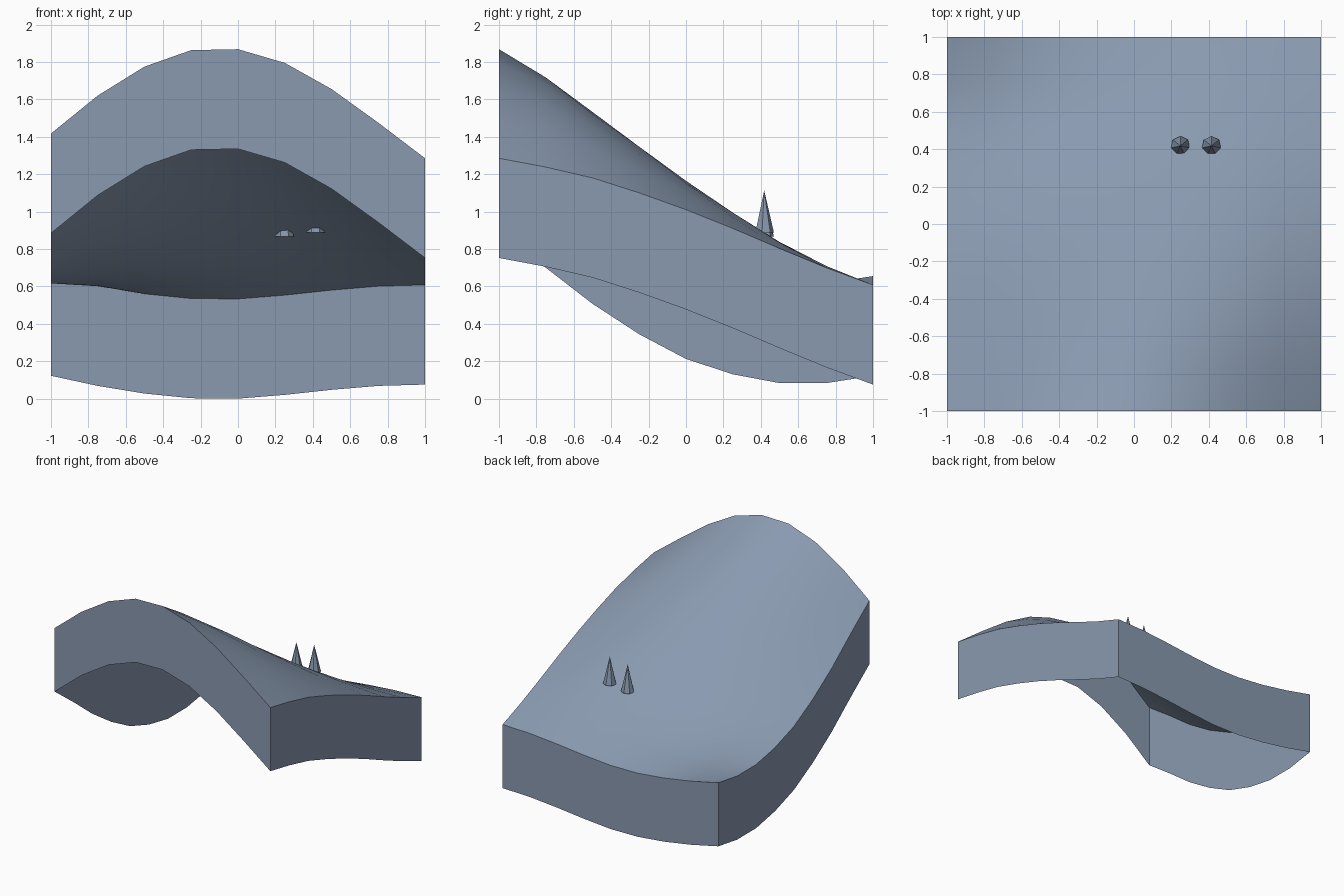
import bpy, bmesh, math
from mathutils import Matrix

cube = bpy.data.objects.get("Cube")
if cube:
    bpy.data.objects.remove(cube, do_unlink=True)

slate = bpy.data.materials.new("slate_blue")
slate.use_nodes = True
COLOUR = (0.25, 0.32, 0.43, 1)
slate.diffuse_color = COLOUR
slate.node_tree.nodes["Principled BSDF"].inputs["Base Color"].default_value = COLOUR

N = 8          # grid divisions per side
SKIRT = 0.533  # height of the side walls

# Edge height profiles, from -1 to +1 along each side
FRONT = [1.417, 1.62, 1.775, 1.863, 1.868, 1.795, 1.655, 1.475, 1.285]
BACK = [0.655, 0.601, 0.56, 0.535, 0.533, 0.553, 0.58, 0.601, 0.608]
RIGHT = [1.417, 1.233, 1.04, 0.877, 0.745, 0.663, 0.616, 0.616, 0.655]
LEFT = [1.285, 1.238, 1.18, 1.10, 1.01, 0.91, 0.803, 0.70, 0.608]


def mix(a, b, t):
    return a + (b - a) * t


def height(i, j):
    """Blend the four edge profiles, with a swell leaning to the front left."""
    u, v = i / N, j / N
    x, y = 2 * u - 1, 2 * v - 1
    corners = mix(mix(FRONT[0], FRONT[N], u), mix(BACK[0], BACK[N], u), v)
    blend = mix(FRONT[i], BACK[i], v) + mix(RIGHT[j], LEFT[j], u) - corners
    return blend + 0.048 * (1 - x * x) * (1 - y * y) * (1 + 1.3 * (x - y))


def finish(name, bm):
    mesh = bpy.data.meshes.new(name)
    bm.to_mesh(mesh)
    bm.free()
    mesh.materials.append(slate)
    obj = bpy.data.objects.new(name, mesh)
    bpy.context.collection.objects.link(obj)
    return obj


# Curved ground with an open underside
bm = bmesh.new()
grid = [[bm.verts.new((2 * i / N - 1, 2 * j / N - 1, height(i, j)))
         for i in range(N + 1)] for j in range(N + 1)]
for j in range(N):
    for i in range(N):
        bm.faces.new((grid[j][i], grid[j][i + 1], grid[j + 1][i + 1], grid[j + 1][i]))

# Side walls drawn down from the rim
rim = [e for e in bm.edges if e.is_boundary]
walls = bmesh.ops.extrude_edge_only(bm, edges=rim)["geom"]
for v in walls:
    if isinstance(v, bmesh.types.BMVert):
        v.co.z -= SKIRT
bm.normal_update()
for f in bm.faces:
    c = f.calc_center_median()
    outward = f.normal.x * c.x + f.normal.y * c.y
    if abs(f.normal.z) < 0.01 and outward < 0:
        f.normal_flip()
ground = finish("curved_ground", bm)
bpy.ops.object.select_all(action="DESELECT")
ground.select_set(True)
bpy.context.view_layer.objects.active = ground
bpy.ops.object.shade_smooth_by_angle(angle=math.radians(35))

# Pair of pointed spikes
TALL = 0.225
for name, x, base in (("spike_inner", 0.248, 0.866), ("spike_outer", 0.414, 0.888)):
    bm = bmesh.new()
    bmesh.ops.create_cone(bm, cap_ends=True, segments=7, radius1=0.052, radius2=0,
                          depth=TALL,
                          matrix=Matrix.Translation((x, 0.418, base + TALL / 2)))
    finish(name, bm)
